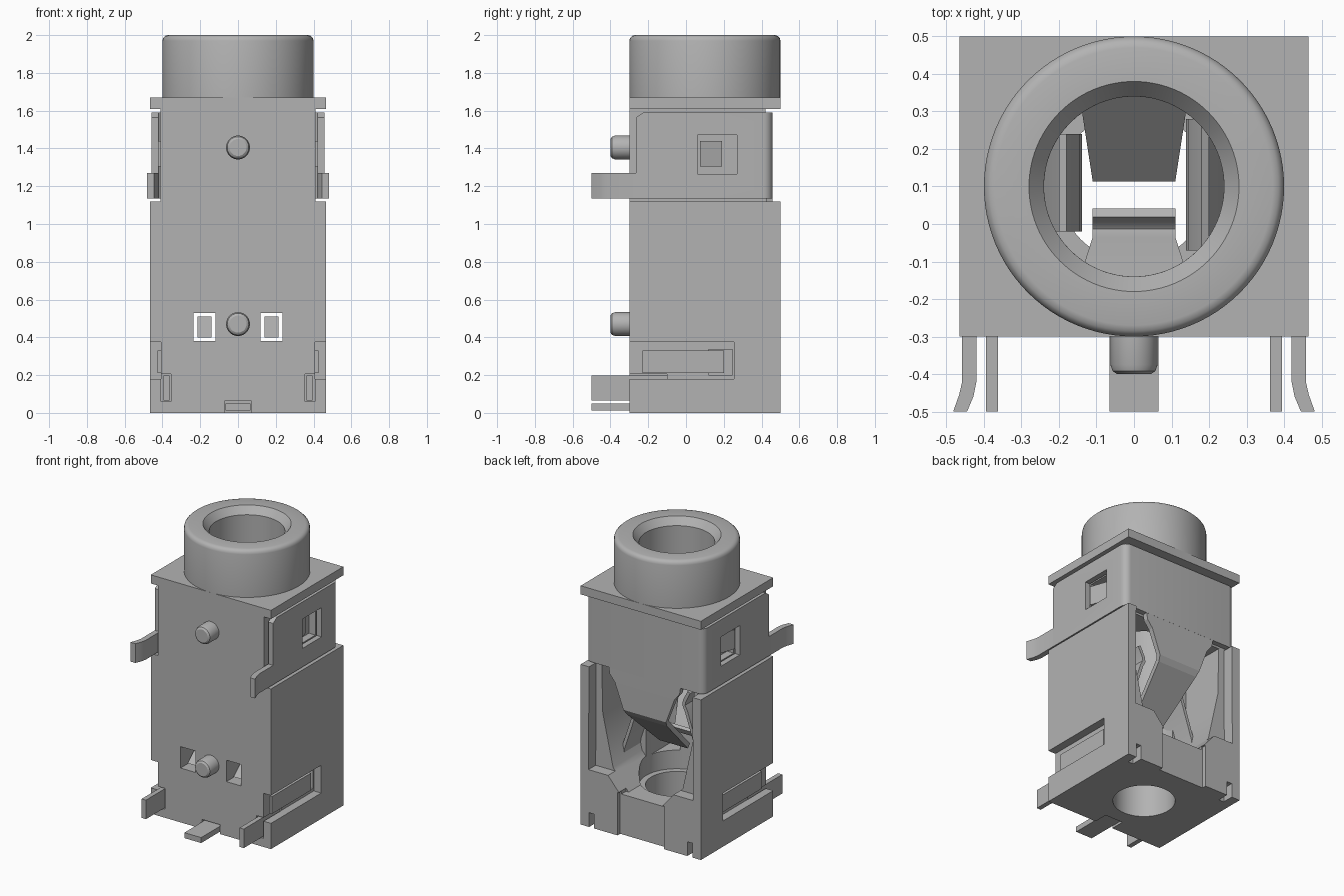
import bpy, bmesh, math
from mathutils import Vector

if "Cube" in bpy.data.objects:
    bpy.data.objects.remove(bpy.data.objects["Cube"], do_unlink=True)

grey = bpy.data.materials.new("plain_grey")
GREY = (0.45, 0.45, 0.45, 1)
grey.use_nodes = True
grey.diffuse_color = GREY
grey.node_tree.nodes["Principled BSDF"].inputs["Base Color"].default_value = GREY
AXIS_Y = 0.1  # centre line of the socket bore


def finish(name, bm):
    bmesh.ops.recalc_face_normals(bm, faces=bm.faces)
    mesh = bpy.data.meshes.new(name)
    bm.to_mesh(mesh)
    bm.free()
    mesh.materials.append(grey)
    ob = bpy.data.objects.new(name, mesh)
    bpy.context.collection.objects.link(ob)
    return ob


def prism(name, pts, axis, lo, hi):
    """Extrude a 2D outline along an axis."""
    place = {"x": lambda a, b, d: (d, a, b), "y": lambda a, b, d: (a, d, b),
             "z": lambda a, b, d: (a, b, d)}[axis]
    bm = bmesh.new()
    face = bm.faces.new([bm.verts.new(place(a, b, lo)) for a, b in pts])
    out = bmesh.ops.extrude_face_region(bm, geom=[face])
    step = Vector(place(0, 0, hi - lo))
    bmesh.ops.translate(bm, vec=step, verts=[v for v in out["geom"] if isinstance(v, bmesh.types.BMVert)])
    return finish(name, bm)


def box(name, x, y, z):
    return prism(name, [(x[0], y[0]), (x[1], y[0]), (x[1], y[1]), (x[0], y[1])], "z", *z)


def lathe(name, profile, steps=96):
    """Revolve a closed radius/height outline about the bore."""
    bm = bmesh.new()
    ring = [bm.verts.new((r, AXIS_Y, z)) for r, z in profile]
    edges = [bm.edges.new((ring[i - 1], ring[i])) for i in range(len(ring))]
    bmesh.ops.spin(bm, geom=ring + edges, cent=(0, AXIS_Y, 0), axis=(0, 0, 1),
                   angle=math.tau, steps=steps)
    bmesh.ops.remove_doubles(bm, verts=bm.verts, dist=1e-5)
    return finish(name, bm)


def rod(name, radius, z, depth=0, steps=64):
    pts = [(radius * math.cos(math.tau * i / steps), AXIS_Y + radius * math.sin(math.tau * i / steps))
           for i in range(steps)]
    return prism(name, pts, "z", *z)


def bake(ob):
    mesh = bpy.data.meshes.new_from_object(ob.evaluated_get(bpy.context.evaluated_depsgraph_get()))
    ob.modifiers.clear()
    ob.data = mesh


def cut(ob, cutters):
    for c in cutters:
        mod = ob.modifiers.new("cut", "BOOLEAN")
        mod.operation, mod.solver, mod.object = "DIFFERENCE", "EXACT", c
        bpy.context.view_layer.update()
        bake(ob)
        bpy.data.objects.remove(c, do_unlink=True)


def ribbon(name, rows, thick):
    """Sheet metal strip from pairs of edge points."""
    bm = bmesh.new()
    pairs = [(bm.verts.new(a), bm.verts.new(b)) for a, b in rows]
    for (a, b), (c, d) in zip(pairs, pairs[1:]):
        bm.faces.new((a, b, d, c))
    ob = finish(name, bm)
    mod = ob.modifiers.new("sheet", "SOLIDIFY")
    mod.thickness, mod.offset = thick, 0
    bpy.context.view_layer.update()
    bake(ob)
    return ob


def smooth(ob):
    bpy.ops.object.select_all(action="DESELECT")
    ob.select_set(True)
    bpy.context.view_layer.objects.active = ob
    bpy.ops.object.shade_smooth_by_angle(angle=math.radians(32))


def mirrored(pts):
    return pts + [(-a, b) for a, b in reversed(pts)]


# Lower housing, open at the back
housing = box("lower_housing", (-.465, .465), (-.3, .5), (0, 1.12))
cutters = [
    prism("c", mirrored([(.40, 1.2), (.405, .4), (.17, .4), (.17, .28)]), "y", .42, .6),
    prism("c", mirrored([(.36, 1.2), (.35, .78), (.27, .42), (.15, .28)]), "y", .1, .6),
    box("c", (-.18, .18), (.47, .6), (-.1, .3)),
    rod("c", .24, (.25, 1.3)),
    rod("c", .2, (-.1, .4)),
    box("c", (-.07, .07), (-.4, -.2), (-.1, .065)),
]
for s in (-1, 1):
    span = lambda a, b: sorted((s * a, s * b))
    cutters += [
        box("c", span(.12, .235), (-.4, .1), (.38, .53)),      # front window
        box("c", span(.408, .6), (-.4, .255), (.18, .375)),    # side recess
        box("c", span(.33, .45), (.12, .245), (.2, .335)),     # side pocket
        box("c", span(.355, .408), (-.4, -.1), (.06, .205)),   # leg slot
        box("c", span(.36, .4), (.42, .6), (-.1, .1)),         # back foot notch
    ]
cut(housing, cutters)
smooth(housing)

# Upper housing and flange
upper = box("upper_housing", (-.41, .41), (-.3, .42), (1.12, 1.61))
pockets = [box("c", sorted((s * .36, s * .5)), (.06, .27), (1.265, 1.47)) for s in (-1, 1)]
cut(upper, [rod("c", .24, (1, 1.8))] + pockets)
smooth(upper)
flange = box("flange", (-.465, .465), (-.3, .5), (1.61, 1.67))
cut(flange, [rod("c", .24, (1.5, 1.8))])
smooth(flange)

# Round collar with a chamfered mouth
collar = lathe("collar", [(.24, 1.67), (.24, 1.95), (.28, 2), (.37, 2), (.385, 1.996),
                          (.396, 1.985), (.4, 1.97), (.4, 1.67)])
smooth(collar)

# Locating pegs on the front
for label, z in (("upper", 1.405), ("lower", .47)):
    bm = bmesh.new()
    rings = []
    for r, y in ((.063, -.29), (.063, -.375), (.057, -.392), (.045, -.4)):
        rings.append([bm.verts.new((r * math.cos(math.tau * i / 40), y, z + r * math.sin(math.tau * i / 40)))
                      for i in range(40)])
    for a, b in zip(rings, rings[1:]):
        for i in range(40):
            bm.faces.new((a[i - 1], a[i], b[i], b[i - 1]))
    bm.faces.new(rings[0])
    bm.faces.new(rings[-1])
    smooth(finish(label + "_peg", bm))

# Wrap-around metal clip: rounded U in plan, then chamfered and pierced
def arc(r):
    return [(.41 + r * math.cos(t * math.pi / 12), .41 + r * math.sin(t * math.pi / 12)) for t in range(7)]

outer = mirrored([(.458, -.265)] + arc(.048))
inner = mirrored([(.42, -.265)] + arc(.01))
clip = prism("metal_clip", outer + inner[::-1], "z", 1.135, 1.59)
cut(clip, [
    box("c", (-.6, .6), (.06, .27), (1.265, 1.47)),
    prism("c", [(-.3, 1.54), (-.3, 1.65), (-.21, 1.6)], "x", -.6, .6),
])
smooth(clip)

# Spring tongue continuing the clip down and into the bore
def across(rows):
    return [((w, y, z), (-w, y, z)) for w, y, z in rows]

ribbon("back_spring", across([(.28, .44, 1.15), (.27, .44, 1.09), (.23, .44, 1.04), (.165, .44, .87),
                              (.155, .42, .84), (.11, .125, .56)]), .035)
front_spring = ribbon("front_spring", across([(.17, -.22, .95), (.15, -.17, .9), (.11, -.045, .6), (.11, -.015, .57),
                              (.11, .012, .585), (.11, .03, .62)]), .025)
smooth(front_spring)

for s, side, y0, y1 in ((1, "left", -.07, .28), (-1, "right", -.02, .24)):
    span = lambda a, b: sorted((s * a, s * b))
    # Bent side contact inside the bore
    path = [(.3, .35), (.29, .5), (.17, .86), (.15, .9), (.155, .93), (.19, 1.0)]
    smooth(ribbon(side + "_contact", [((s * x, y0, z), (s * x, y1, z)) for x, z in path], .022))
    # Clip leg, flared at the tip
    leg = [(.42, -.2), (.42, -.42), (.428, -.46), (.445, -.5), (.482, -.5), (.466, -.455), (.458, -.42), (.458, -.2)]
    smooth(prism(side + "_clip_leg", [(s * x, y) for x, y in leg], "z", 1.135, 1.27))
    # Latch tab behind the clip window
    prism(side + "_latch_tab", [(s * .36, .075), (s * .43, .075), (s * .39, .19), (s * .36, .19)],
          "z", 1.305, 1.44)
    # Lower solder leg and its strip in the side recess
    box(side + "_solder_leg", span(.362, .395), (-.5, -.1), (.065, .198))
    box(side + "_contact_strip", span(.40, .425), (-.23, .2), (.21, .33))
    # Slanted tab behind the front window
    prism(side + "_window_tab", [(-.25, .4), (-.23, .4), (-.1, .51), (-.12, .51)], "x", *span(.14, .215))

# Centre solder leg
box("centre_solder_leg", (-.065, .065), (-.5, -.15), (.012, .05))
